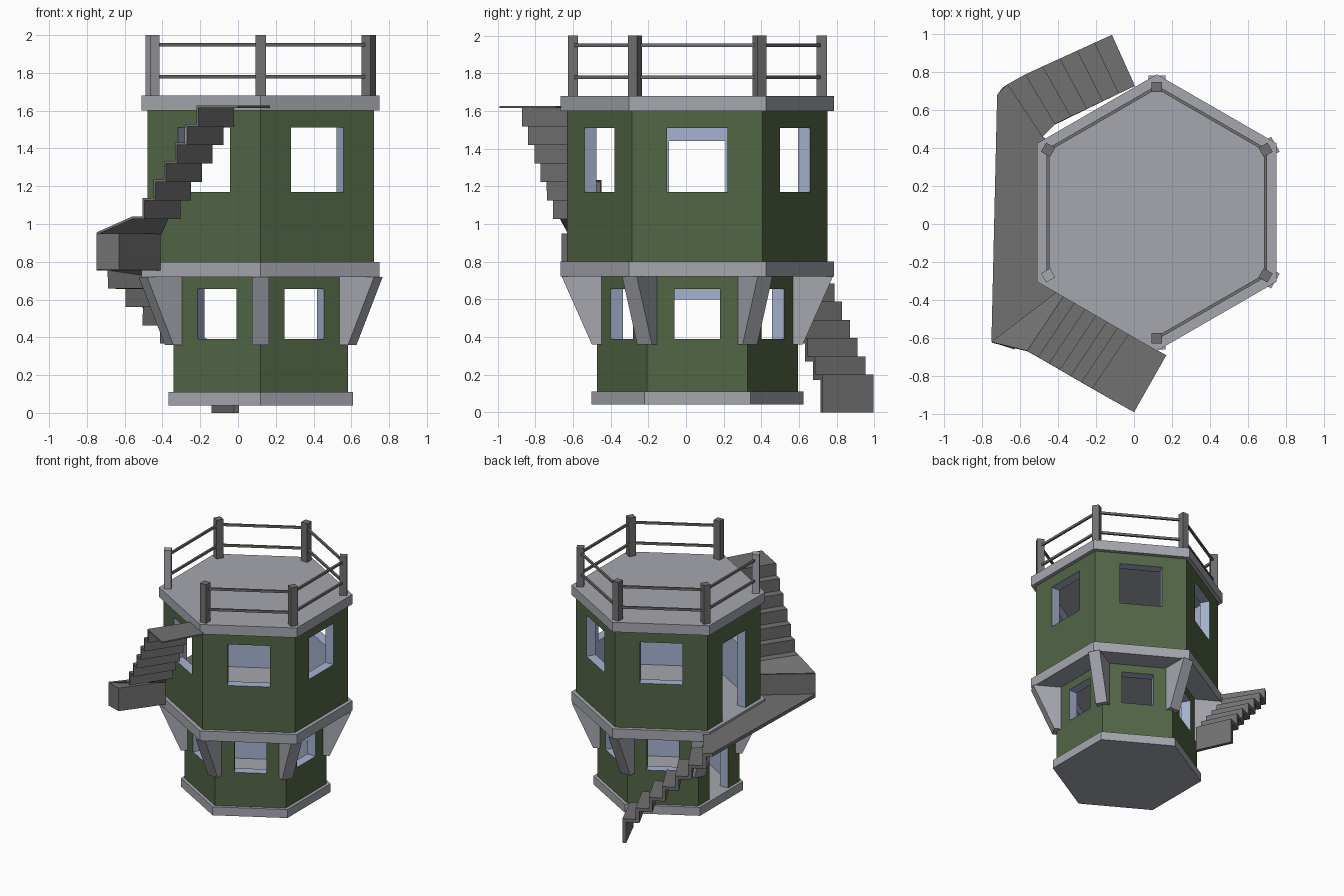
import bpy, bmesh, math
from mathutils import Vector

if "Cube" in bpy.data.objects:
    bpy.data.objects.remove(bpy.data.objects["Cube"])

CX, CY = 0.12, 0.06          # tower axis
C30 = math.cos(math.pi / 6)


def mat(name, col):
    m = bpy.data.materials.new(name)
    m.diffuse_color = (*col, 1)
    m.use_nodes = True
    m.node_tree.nodes["Principled BSDF"].inputs["Base Color"].default_value = m.diffuse_color
    return m


GREEN = mat("wall green", (0.085, 0.133, 0.06))
STONE = mat("pale grey", (0.38, 0.39, 0.43))
BLUE = mat("interior blue", (0.38, 0.45, 0.63))
DARK = mat("dark grey", (0.165, 0.165, 0.165))


def make(name, verts, faces, mats, idx=None, fix=True):
    me = bpy.data.meshes.new(name)
    me.from_pydata([tuple(v) for v in verts], [], faces)
    for m in mats:
        me.materials.append(m)
    if idx:
        me.polygons.foreach_set("material_index", idx)
    if fix:
        bm = bmesh.new()
        bm.from_mesh(me)
        bmesh.ops.recalc_face_normals(bm, faces=bm.faces)
        bm.to_mesh(me)
        bm.free()
    ob = bpy.data.objects.new(name, me)
    bpy.context.collection.objects.link(ob)
    return ob


def extrude(name, poly, vec, m):
    """Prism from a 3D polygon swept along vec."""
    n = len(poly)
    v = [Vector(p) for p in poly]
    v += [p + Vector(vec) for p in v]
    f = [list(range(n)), list(range(n, 2 * n))]
    f += [[i, (i + 1) % n, n + (i + 1) % n, n + i] for i in range(n)]
    return make(name, v, f, [m])


def corner(k, r, z=0.0):
    a = math.radians(30 + 60 * k)
    return Vector((CX + r * math.cos(a), CY + r * math.sin(a), z))


def slab(name, apothem, z0, z1):
    extrude(name, [corner(k, apothem / C30, z0) for k in range(6)], (0, 0, z1 - z0), STONE)


# floor slabs
slab("base_slab", 0.4875, 0.04, 0.11)
slab("middle_slab", 0.63, 0.72, 0.80)
slab("roof_slab", 0.63, 1.60, 1.68)


# hollow walls with a window on five sides and a door on the left side
def walls(name, apothem, z0, z1, window, door, t=0.075):
    verts, faces, idx = [], [], []

    def quad(pts, m):
        faces.append(list(range(len(verts), len(verts) + 4)))
        verts.extend(pts)
        idx.append(m)

    for k in range(6):
        a = math.radians(60 * k)
        nrm = Vector((math.cos(a), math.sin(a), 0))
        tan = Vector((-nrm.y, nrm.x, 0))
        w, lo, hi = door if k == 3 else window

        def P(s, z, d):
            return Vector((CX, CY, z)) + nrm * d + tan * s

        for d, m in ((apothem, 0), (apothem - t, 1)):
            h = d * math.tan(math.pi / 6)
            rects = [(-h, -w, z0, z1), (w, h, z0, z1), (-w, w, hi, z1)]
            if lo > z0:
                rects.append((-w, w, z0, lo))
            for s0, s1, a0, a1 in rects:
                q = [P(s0, a0, d), P(s1, a0, d), P(s1, a1, d), P(s0, a1, d)]
                quad(q if m == 0 else q[::-1], m)
        # reveals around the opening
        ring = [(-w, lo), (w, lo), (w, hi), (-w, hi)]
        for i in range(4):
            p, q = ring[i], ring[(i + 1) % 4]
            quad([P(*p, apothem), P(*p, apothem - t), P(*q, apothem - t), P(*q, apothem)][::-1], 1)
    make(name, verts, faces, [GREEN, BLUE], idx, fix=False)


walls("lower_walls", 0.4625, 0.11, 0.72, (0.12, 0.39, 0.655), (0.12, 0.11, 0.60))
walls("upper_walls", 0.60, 0.80, 1.60, (0.16, 1.17, 1.51), (0.15, 0.80, 1.44))

# braces under the middle slab, posts on the roof
for k in range(6):
    a = math.radians(30 + 60 * k)
    side = Vector((-math.sin(a), math.cos(a), 0))
    prof = [(0.49, 0.36), (0.56, 0.36), (0.72, 0.72), (0.49, 0.72)]
    extrude(f"brace_{k}", [corner(k, r, z) - side * 0.045 for r, z in prof], side * 0.09, STONE)
    sq = [(0.633, -1), (0.688, -1), (0.688, 1), (0.633, 1)]
    extrude(f"railing_post_{k}", [corner(k, r, 1.68) + side * 0.0275 * s for r, s in sq],
            (0, 0, 0.32), STONE if k == 3 else DARK)

# rails, left open on the side where the stairs arrive
for k in (0, 1, 2, 4, 5):
    for z in (1.78, 1.95):
        p, q = corner(k, 0.66, z), corner(k + 1, 0.66, z)
        d = (q - p).normalized()
        n = Vector((-d.y, d.x, 0)) * 0.008
        u = Vector((0, 0, 0.009))
        extrude(f"rail_{k}_{int(z * 100)}", [p - n - u, p + n - u, p + n + u, p - n + u], q - p, DARK)


# folded-plate stairs: rows of (outer, inner) points
def stairs(name, rows, t):
    verts = [p for row in rows for p in row]
    faces = [[2 * i + 1, 2 * i, 2 * i + 2, 2 * i + 3] for i in range(len(rows) - 1)]
    ob = make(name, verts, faces, [DARK], fix=False)
    m = ob.modifiers.new("thickness", "SOLIDIFY")
    m.thickness, m.offset, m.use_even_offset = t, -1, True


def row(o, i, z):
    return ((*o, z), (*i, z))


# lower flight and side landing
rows, z = [], 0.0
for k in range(6):
    o = (-0.116 - 0.091 * k, 0.995 - 0.0415 * k)
    i = (0.005 - 0.084 * k, 0.726 - 0.040 * k)
    top = 0.2 + 0.097 * k
    rows += [row(o, i, z), row(o, i, top)]
    z = top
o, i = (-0.665, 0.735), (-0.48, 0.46)
rows += [row(o, i, z), row(o, i, 0.782), row((-0.72, 0.68), (-0.45, 0.42), 0.782),
         row((-0.75, -0.62), (-0.41, -0.36), 0.782)]
stairs("lower_stairs", rows, 0.028)

# corner block that starts the upper flight
extrude("corner_step", [(-0.75, -0.62, 0.76), (-0.63, -0.66, 0.76), (-0.41, -0.36, 0.76)],
        (0, 0, 0.19), DARK)

# upper flight up to the roof
rows, z = [row((-0.75, -0.62), (-0.41, -0.36), 0.955)], 0.955
for k in range(7):
    j = 6 - k
    o = (-0.22 - 0.057 * j, -0.865 + 0.033 * j)
    i = (-0.03 - 0.057 * j, -0.58 + 0.033 * j)
    top = 1.627 - 0.098 * j
    if k:
        rows.append(row(o, i, z))
    rows.append(row(o, i, top))
    z = top
rows.append(row((0.0, -0.99), (0.17, -0.69), z))
stairs("upper_stairs", rows, 0.012)
